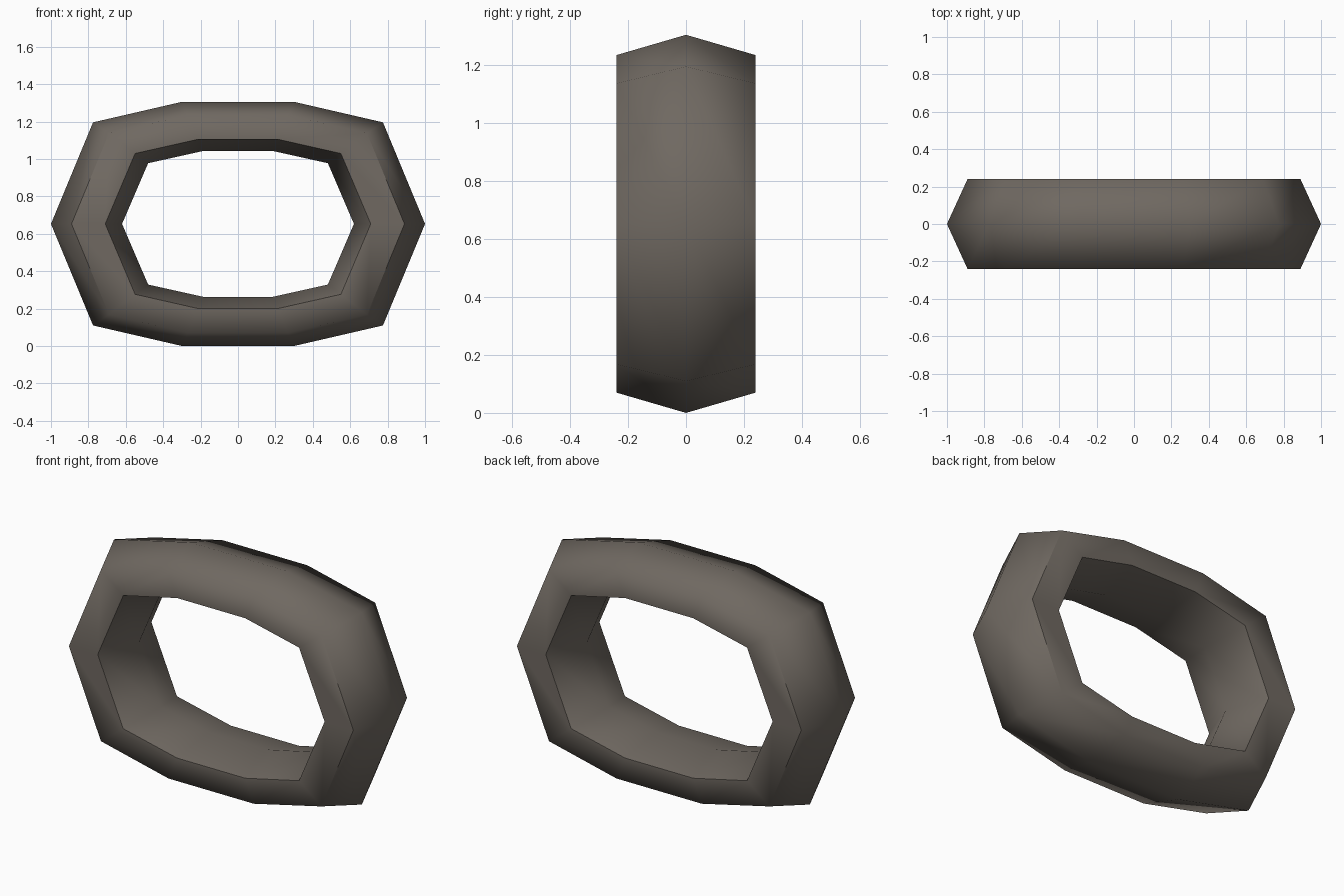
import bpy, bmesh

if "Cube" in bpy.data.objects:
    bpy.data.objects.remove(bpy.data.objects["Cube"])

CENTRE_Z = 0.6525

# Link outline: one quadrant of the ten-sided oval, mirrored
quad = [(1, 0), (0.775, 0.832), (0.3, 1)]
outline = quad + [(-x, z) for x, z in reversed(quad)]
outline += [(x, -z) for x, z in reversed(outline[1:5])]

# Six-sided cross-section: half width, half height, depth of each loop
section = [(1.0, 0.6525, 0), (0.89, 0.5825, -0.24), (0.71, 0.4525, -0.24),
           (0.62, 0.39, 0), (0.71, 0.4525, 0.24), (0.89, 0.5825, 0.24)]

bm = bmesh.new()
rings = [[bm.verts.new((x * sx, y, CENTRE_Z + z * sz)) for sx, sz, y in section]
         for x, z in outline]
n, m = len(rings), len(section)
for i in range(n):
    a, b = rings[i], rings[(i + 1) % n]
    for j in range(m):
        k = (j + 1) % m
        bm.faces.new((a[j], b[j], b[k], a[k]))
bmesh.ops.recalc_face_normals(bm, faces=bm.faces)

# Smooth shading, creased on the inner rims and at the outer end tips
for f in bm.faces:
    f.smooth = True
for i in range(n):
    for j in (1, 2, 4, 5):
        at_tip = i in (0, 4, 5, 9)
        if j in (2, 4) or at_tip:
            bm.edges.get((rings[i][j], rings[(i + 1) % n][j])).smooth = False

mesh = bpy.data.meshes.new("chain_link")
bm.to_mesh(mesh)
bm.free()
link = bpy.data.objects.new("chain_link", mesh)
bpy.context.collection.objects.link(link)

# Dark warm grey metal
mat = bpy.data.materials.new("dark_warm_grey")
mat.diffuse_color = (0.16, 0.14, 0.12, 1)
mat.use_nodes = True
mat.node_tree.nodes["Principled BSDF"].inputs["Base Color"].default_value = mat.diffuse_color
mesh.materials.append(mat)
